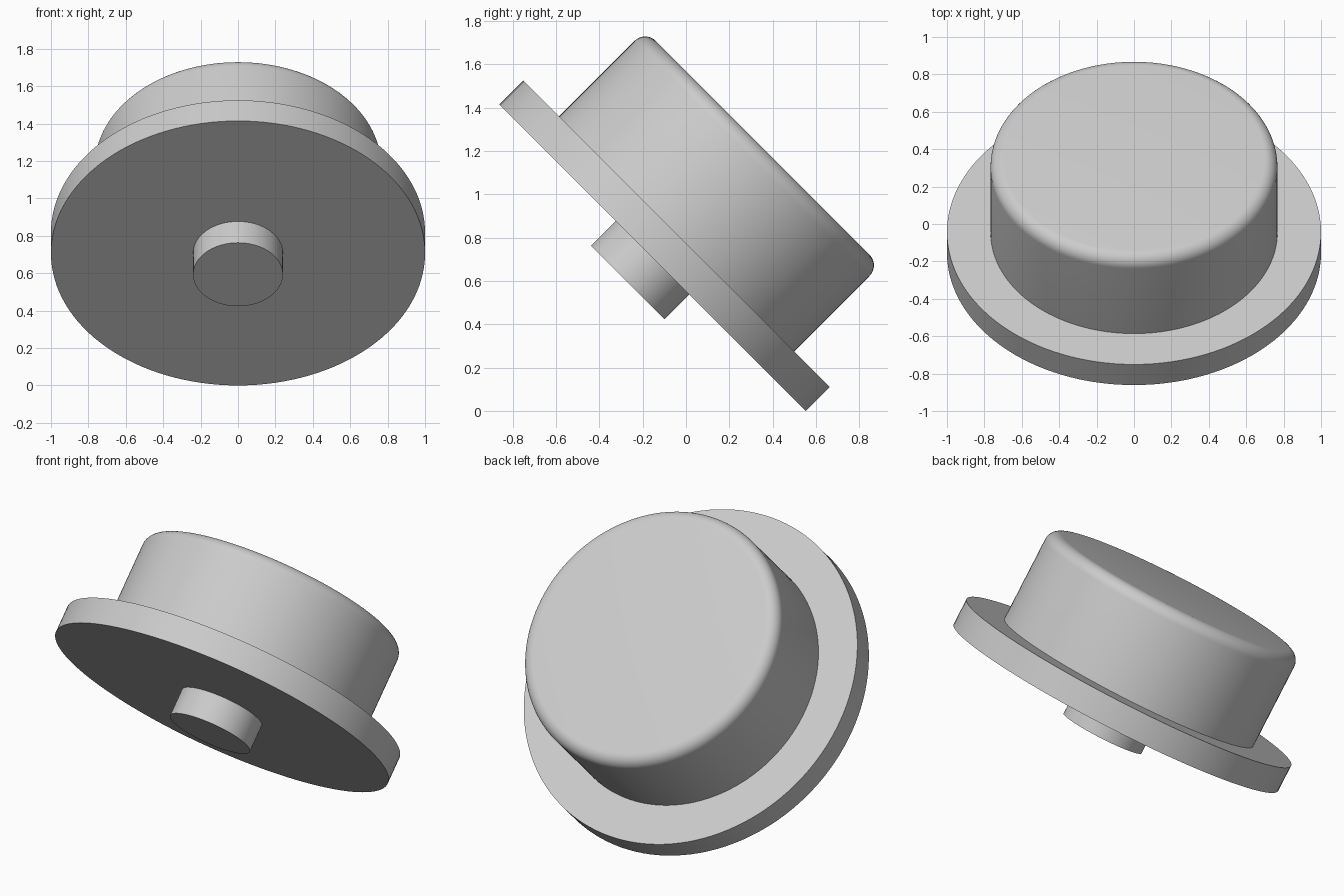
import bpy
import bmesh
from math import radians, sin, cos
from mathutils import Matrix, Vector

cube = bpy.data.objects.get("Cube")
if cube:
    bpy.data.objects.remove(cube, do_unlink=True)

SEGMENTS = 128
FLANGE_RADIUS, FLANGE_THICK = 1.0, 0.156
CAP_RADIUS, CAP_TOP, FILLET = 0.767, 0.718, 0.07
STUD_RADIUS, STUD_LENGTH = 0.24, 0.161

# The whole button leans back by 45 degrees around its flange
TILT = Matrix.Translation((0, -0.154, 0.707)) @ Matrix.Rotation(radians(-45), 4, "X")

grey = bpy.data.materials.new("light grey")
grey.use_nodes = True
colour = (0.6, 0.6, 0.6, 1)
grey.diffuse_color = colour
grey.node_tree.nodes["Principled BSDF"].inputs["Base Color"].default_value = colour


def lathe(name, profile):
    """Turn a (radius, height) profile around the axis; flat ends become single faces."""
    bm = bmesh.new()
    rings = []
    for radius, height in profile:
        ring = bmesh.ops.create_circle(bm, segments=SEGMENTS, radius=radius)["verts"]
        bmesh.ops.translate(bm, verts=ring, vec=Vector((0, 0, height)))
        rings.append(ring)
    for low, high in zip(rings, rings[1:]):
        for i in range(SEGMENTS):
            j = (i + 1) % SEGMENTS
            bm.faces.new((low[i], low[j], high[j], high[i]))
    bm.faces.new(rings[0])
    bm.faces.new(rings[-1])
    bmesh.ops.recalc_face_normals(bm, faces=bm.faces)
    mesh = bpy.data.meshes.new(name)
    bm.to_mesh(mesh)
    bm.free()
    mesh.materials.append(grey)
    obj = bpy.data.objects.new(name, mesh)
    obj.matrix_world = TILT
    bpy.context.collection.objects.link(obj)
    bpy.ops.object.select_all(action="DESELECT")
    obj.select_set(True)
    bpy.context.view_layer.objects.active = obj
    bpy.ops.object.shade_smooth_by_angle(angle=radians(30))
    return obj


# Wide flange disc
lathe("flange", [(FLANGE_RADIUS, 0), (FLANGE_RADIUS, FLANGE_THICK)])

# Cap with a rounded top rim
rim = [(CAP_RADIUS - FILLET + FILLET * cos(radians(a)),
        CAP_TOP - FILLET + FILLET * sin(radians(a))) for a in range(0, 91, 9)]
lathe("cap", [(CAP_RADIUS, FLANGE_THICK)] + rim)

# Short stud under the flange
lathe("stud", [(STUD_RADIUS, -STUD_LENGTH), (STUD_RADIUS, 0)])
